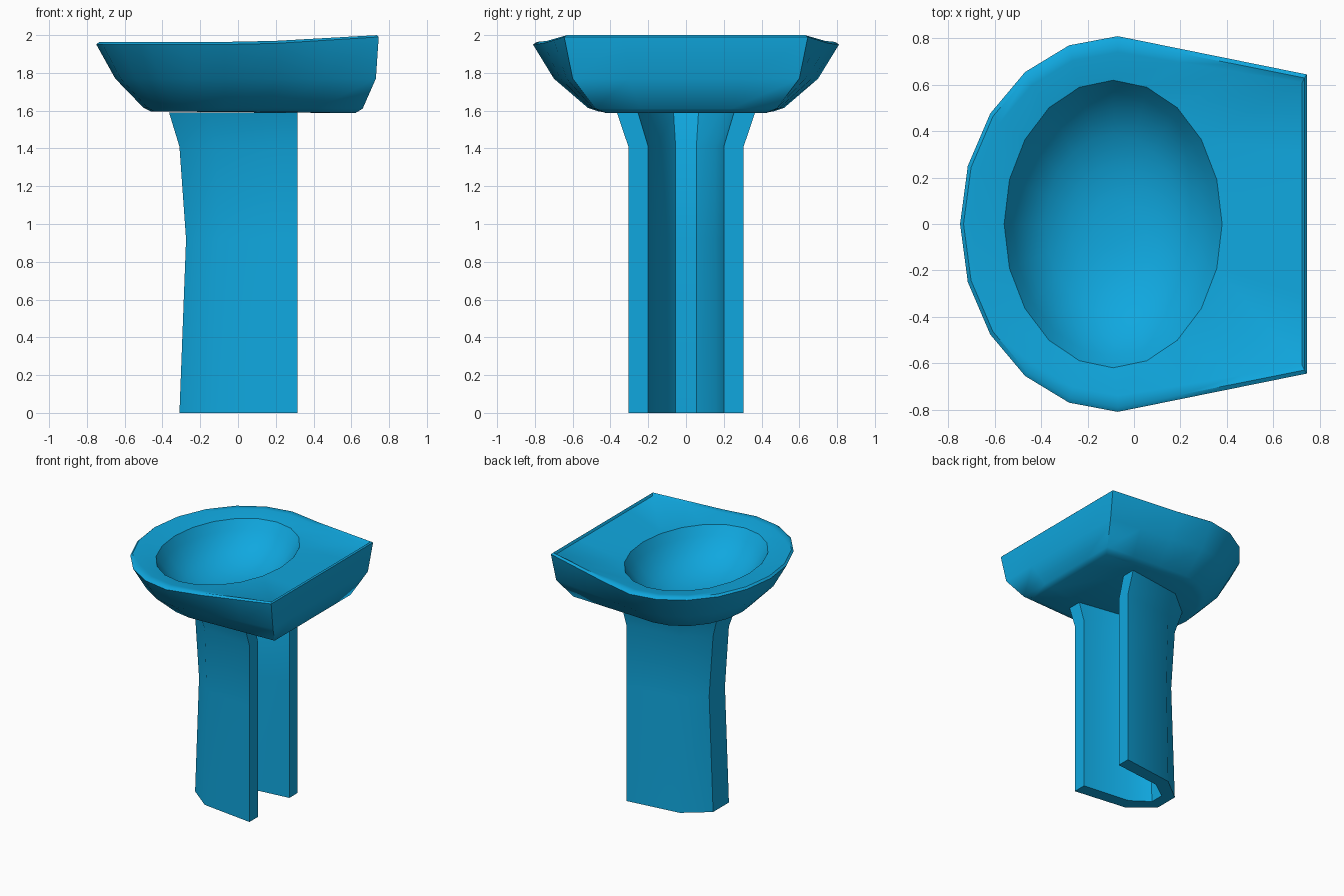
import bpy
import bmesh
from math import sin, cos, radians

cube = bpy.data.objects.get("Cube")
if cube:
    bpy.data.objects.remove(cube)

blue = bpy.data.materials.new("glazed_blue")
blue.use_nodes = True
colour = (0.005, 0.39, 0.74, 1)
blue.diffuse_color = colour
blue.node_tree.nodes["Principled BSDF"].inputs["Base Color"].default_value = colour


def loft(name, rings, angle):
    """Skin a stack of equal-length closed rings and cap both ends."""
    bm = bmesh.new()
    rows = [[bm.verts.new(p) for p in ring] for ring in rings]
    for low, high in zip(rows, rows[1:]):
        for i in range(len(low)):
            j = (i + 1) % len(low)
            bm.faces.new((low[i], low[j], high[j], high[i]))
    bm.faces.new(rows[0])
    bm.faces.new(rows[-1])
    bmesh.ops.recalc_face_normals(bm, faces=bm.faces)
    mesh = bpy.data.meshes.new(name)
    bm.to_mesh(mesh)
    bm.free()
    mesh.materials.append(blue)
    obj = bpy.data.objects.new(name, mesh)
    bpy.context.collection.objects.link(obj)
    mesh.shade_smooth()
    mesh.set_sharp_from_angle(angle=radians(angle))
    return obj


def basin_ring(rx, ry, back, corner, z, rise=0):
    """Half ellipse at the bowl end, straight tapered sides and a flat back."""
    pts = []
    for i in range(11):
        a = radians(90 + 18 * i)
        pts.append((-0.07 + rx * cos(a), ry * sin(a)))
    side = [(-0.07 + (back + 0.07) * t, ry + (corner - ry) * t)
            for t in (0.33, 0.67, 1)]
    pts += [(x, -y) for x, y in side]
    pts += [(back, corner * t) for t in (-0.5, 0, 0.5)]
    pts += side[::-1]
    return [(x, y, z + rise * max(0, (x - 0.1) / 0.64)) for x, y in pts]


def bowl_ring(scale, z):
    """Elliptical ring of the hollow, matched point for point to the rim."""
    return [(-0.09 + 0.47 * scale * cos(radians(90 + 18 * i)),
             0.62 * scale * sin(radians(90 + 18 * i)), z) for i in range(20)]


# Basin: outer shell, rolled rim, deck and hollow
shell = [
    basin_ring(0.39, 0.46, 0.62, 0.42, 1.595, -0.01),
    basin_ring(0.43, 0.52, 0.66, 0.48, 1.615, -0.005),
    basin_ring(0.58, 0.70, 0.73, 0.60, 1.77),
    basin_ring(0.68, 0.81, 0.745, 0.645, 1.95, 0.04),
    basin_ring(0.665, 0.79, 0.735, 0.63, 1.964, 0.036),
    basin_ring(0.63, 0.74, 0.725, 0.61, 1.962, 0.02),
]
hollow = [bowl_ring(s, z) for s, z in
          ((1, 1.94), (0.92, 1.87), (0.8, 1.79), (0.62, 1.72),
           (0.4, 1.675), (0.18, 1.655))]
loft("basin", shell + hollow, 42)


def pedestal_ring(z, front, flare):
    """U-shaped section, open at the back."""
    grow = 1 + flare
    outer = [(0.315, 0.305 * grow), (-0.12 + front / 2, 0.25 * grow),
             (-0.31 + front, 0.1 * grow)]
    inner = [(-0.22 + front, 0.055 * grow), (-0.08 + front / 2, 0.155 * grow),
             (0.315, 0.2 + 0.27 * flare)]
    half = outer + [(x, -y) for x, y in outer[::-1]]
    return [(x, y, z) for x, y in
            half + [(x, -y) for x, y in inner[::-1]] + inner]


# Pedestal: waisted column flaring under the basin
loft("pedestal", [
    pedestal_ring(0, 0, 0),
    pedestal_ring(0.92, 0.035, 0),
    pedestal_ring(1.41, 0, 0),
    pedestal_ring(1.59, -0.055, 0.2),
], 40)
